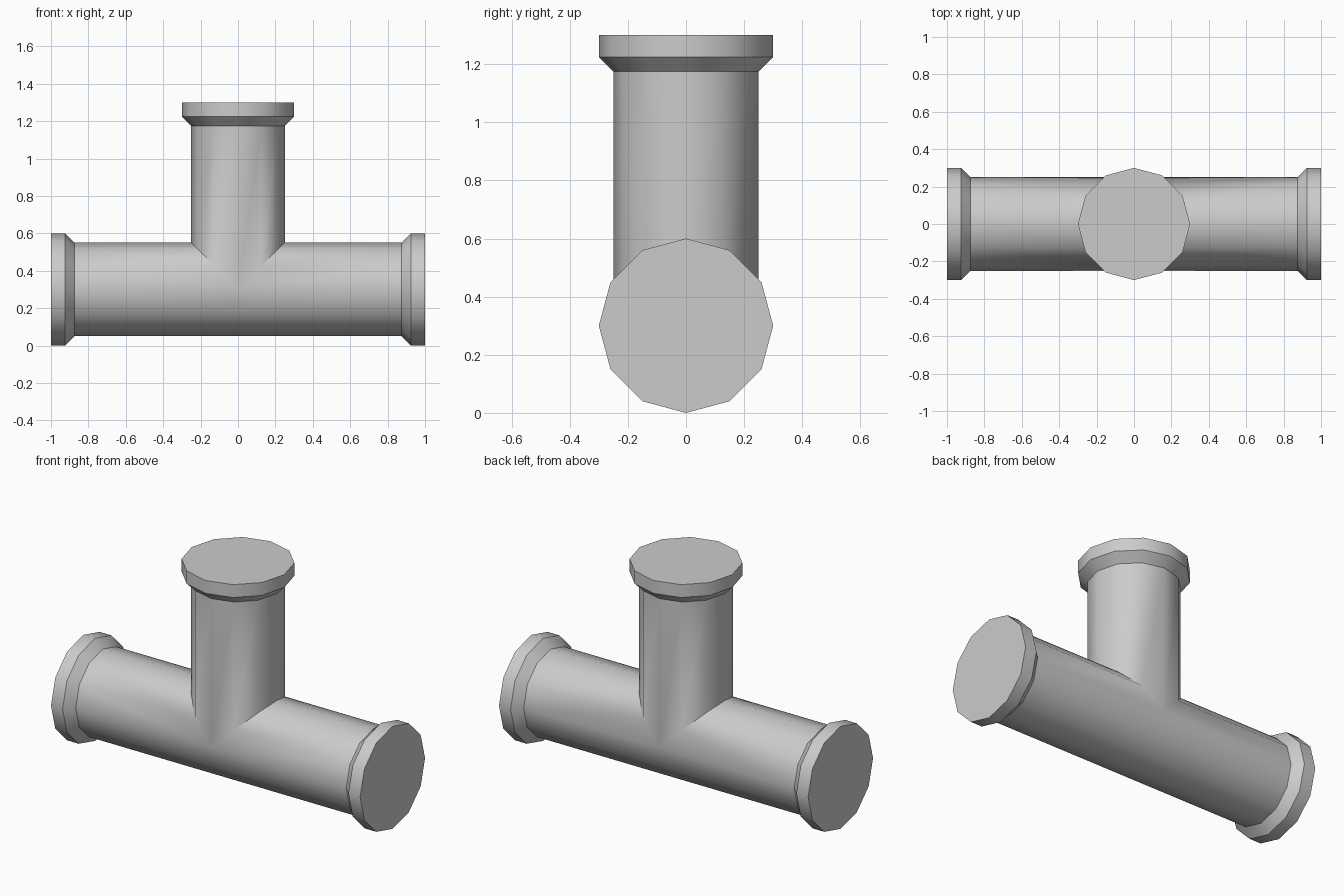
import bpy
import bmesh
from math import cos, sin, pi, radians
from mathutils import Vector

cube = bpy.data.objects.get("Cube")
if cube:
    bpy.data.objects.remove(cube)

SIDES = 12
PIPE, FLANGE = 0.25, 0.3
CENTRE = Vector((0, 0, FLANGE))
X, Y, Z = Vector((1, 0, 0)), Vector((0, 1, 0)), Vector((0, 0, 1))

grey = bpy.data.materials.new("pipe grey")
grey.use_nodes = True
grey.diffuse_color = (0.6, 0.6, 0.6, 1)
grey.node_tree.nodes["Principled BSDF"].inputs["Base Color"].default_value = (0.6, 0.6, 0.6, 1)

bm = bmesh.new()


def arm(axis, across, length, mitre):
    """One pipe arm: mitred inner end, straight tube, tapered collar, flat cap."""
    def ring(radius, reach):
        verts = []
        for i in range(SIDES):
            a = 2 * pi * i / SIDES
            c, s = radius * cos(a), radius * sin(a)
            verts.append(bm.verts.new(CENTRE + axis * reach(c) + across * c + Y * s))
        return verts

    rings = [ring(PIPE, mitre)]
    for radius, back in ((PIPE, 0.125), (FLANGE, 0.075), (FLANGE, 0)):
        rings.append(ring(radius, lambda c: length - back))
    for low, high in zip(rings, rings[1:]):
        for i in range(SIDES):
            j = (i + 1) % SIDES
            bm.faces.new((low[i], low[j], high[j], high[i]))
    bm.faces.new(rings[-1])


# Two horizontal arms and the upright branch, meeting along shared mitres
arm(X, Z, 1.0, lambda c: max(c, 0))
arm(-X, Z, 1.0, lambda c: max(c, 0))
arm(Z, X, 1.0, abs)

bmesh.ops.remove_doubles(bm, verts=bm.verts[:], dist=0.0005)
bmesh.ops.recalc_face_normals(bm, faces=bm.faces[:])

mesh = bpy.data.meshes.new("tee_pipe")
bm.to_mesh(mesh)
bm.free()
mesh.materials.append(grey)
pipe = bpy.data.objects.new("tee_pipe", mesh)
bpy.context.collection.objects.link(pipe)

# Smooth round the pipes, sharp at the collars and caps
bpy.ops.object.select_all(action='DESELECT')
pipe.select_set(True)
bpy.context.view_layer.objects.active = pipe
bpy.ops.object.shade_smooth_by_angle(angle=radians(35))
